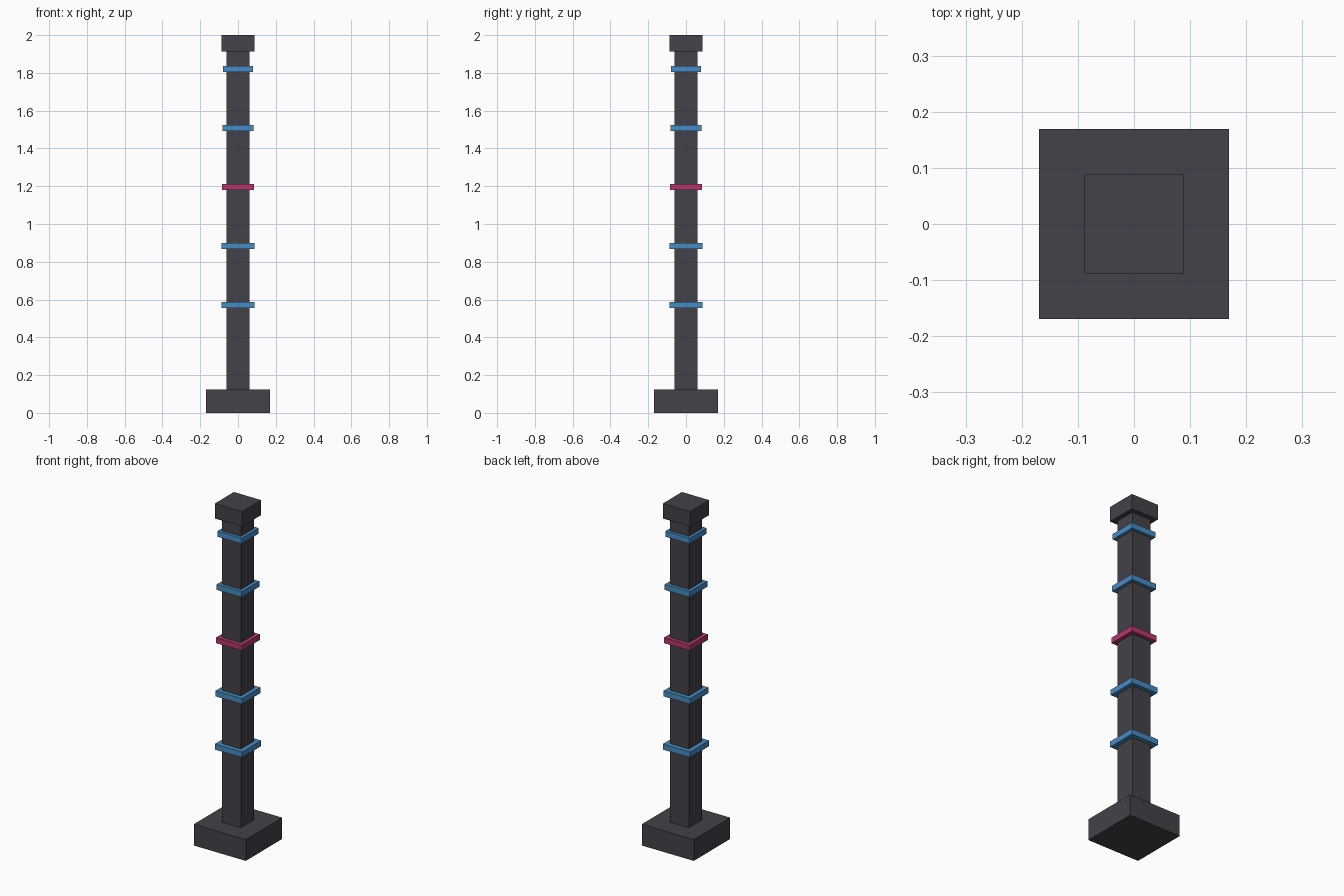
import bpy

if "Cube" in bpy.data.objects:
    bpy.data.objects.remove(bpy.data.objects["Cube"])


def material(name, rgb):
    mat = bpy.data.materials.new(name)
    mat.diffuse_color = (*rgb, 1.0)
    mat.use_nodes = True
    mat.node_tree.nodes["Principled BSDF"].inputs["Base Color"].default_value = mat.diffuse_color
    return mat


charcoal = material("charcoal", (0.054, 0.054, 0.068))
blue = material("blue", (0.069, 0.254, 0.515))
magenta = material("magenta", (0.434, 0.04, 0.156))


def square_block(name, half_width, bottom, top, mat):
    """Square block centred on the vertical axis."""
    bpy.ops.mesh.primitive_cube_add(size=1, location=(0, 0, (bottom + top) / 2))
    block = bpy.context.object
    block.name = name
    block.scale = (2 * half_width, 2 * half_width, top - bottom)
    bpy.ops.object.transform_apply(location=False, rotation=False, scale=True)
    block.data.materials.append(mat)
    return block


# Plinth, shaft and cap
square_block("base", 0.169, 0.0, 0.125, charcoal)
square_block("shaft", 0.062, 0.125, 1.912, charcoal)
square_block("cap", 0.0885, 1.912, 2.0, charcoal)

# Evenly spaced bands, slightly narrower towards the top, the middle one magenta
for i in range(5):
    z = 0.571 + 0.3123 * i
    half_width = 0.0885 - 0.0024 * i
    square_block(f"band_{i + 1}", half_width, z - 0.0165, z + 0.0165,
                 magenta if i == 2 else blue)
